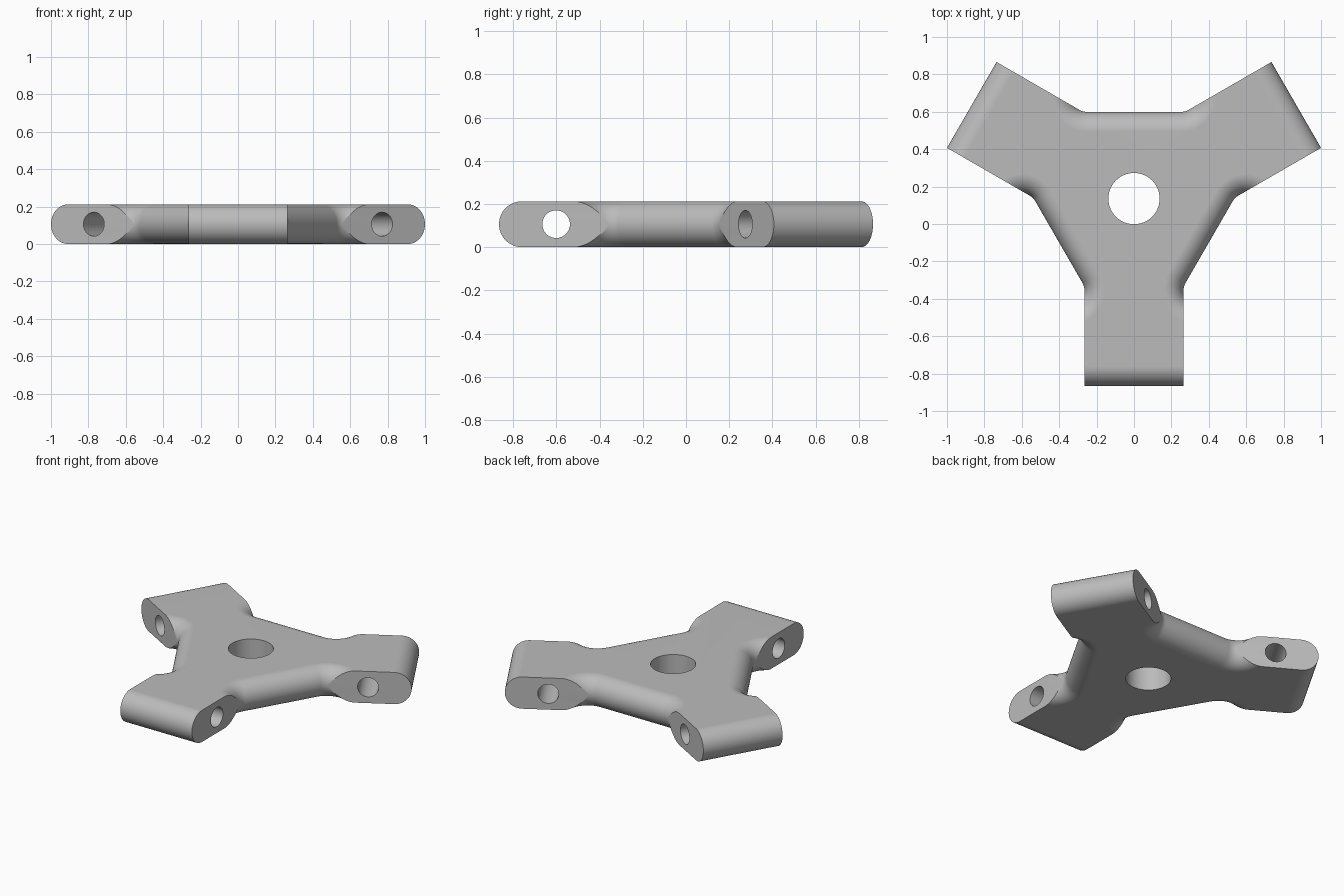
import bpy
import bmesh
from math import sin, cos, tan, pi, acos, radians
from mathutils import Vector, Matrix

if "Cube" in bpy.data.objects:
    bpy.data.objects.remove(bpy.data.objects["Cube"], do_unlink=True)

REACH = 1.0017      # hub centre to arm tip
HALF_W = 0.265      # half arm width
R = 0.106           # half thickness, radius of the rounded edges
WEB = 0.464         # hub centre to the web edge
FILLET = 0.08       # plan fillet between web and arm
CENTRE = Vector((0, 0.1357, 0))
ARC, LAYERS = 10, 24

along = Vector((cos(pi / 6), sin(pi / 6)))
across = Vector((-along.y, along.x))
corner = along * ((WEB - HALF_W * cos(pi / 6)) / sin(pi / 6)) + across * HALF_W
fillet_centre = Vector((corner.x - FILLET * tan(radians(15)), WEB + FILLET))


def outline(inset):
    """Plan outline of the spider at a level where round edges pull in by inset."""
    radius = FILLET + inset
    end = -pi / 3 + acos(FILLET / radius)
    half = []
    for i in range(ARC + 1):
        a = -pi / 2 + (end + pi / 2) * i / ARC
        half.append(fillet_centre + radius * Vector((cos(a), sin(a))))
    half.append(along * (REACH - inset) + across * HALF_W)
    sector = half[::-1] + [Vector((-p.x, p.y)) for p in half]
    return [Matrix.Rotation(k * 2 * pi / 3, 2) @ p for k in range(3) for p in sector]


def cylinder_cutter(name, radius, depth, matrix):
    bpy.ops.mesh.primitive_cylinder_add(vertices=48, radius=radius, depth=depth)
    ob = bpy.context.object
    ob.name = name
    ob.matrix_world = matrix
    ob.hide_render = True
    return ob


# three-armed body, stacked level by level
bm = bmesh.new()
rings = []
for j in range(LAYERS + 1):
    a = -pi / 2 + pi * j / LAYERS
    level = outline(R * (1 - cos(a)))
    rings.append([bm.verts.new((p.x, p.y + CENTRE.y, R + R * sin(a))) for p in level])
for low, high in zip(rings, rings[1:]):
    for i in range(len(low)):
        k = (i + 1) % len(low)
        bm.faces.new((low[i], low[k], high[k], high[i]))
bm.faces.new(rings[0][::-1])
bm.faces.new(rings[-1])
bmesh.ops.recalc_face_normals(bm, faces=bm.faces)
mesh = bpy.data.meshes.new("three_arm_body")
bm.to_mesh(mesh)
bm.free()
body = bpy.data.objects.new("three_arm_body", mesh)
bpy.context.collection.objects.link(body)

# hub bore and the pin hole across each arm
mid = CENTRE + Vector((0, 0, R))
cutters = [cylinder_cutter("hub_bore_cutter", 0.137, 1, Matrix.Translation(mid))]
for k in range(3):
    turn = Matrix.Rotation(k * 2 * pi / 3, 4, "Z")
    place = Matrix.Translation((0, -0.737, 0)) @ Matrix.Rotation(pi / 2, 4, "Y")
    cutters.append(cylinder_cutter("pin_hole_cutter", 0.064, 0.7,
                                   Matrix.Translation(mid) @ turn @ place))
bpy.context.view_layer.update()

bpy.ops.object.select_all(action="DESELECT")
body.select_set(True)
bpy.context.view_layer.objects.active = body
for cutter in cutters:
    mod = body.modifiers.new("hole", "BOOLEAN")
    mod.operation = "DIFFERENCE"
    mod.solver = "EXACT"
    mod.object = cutter
    bpy.ops.object.modifier_apply(modifier=mod.name)
for cutter in cutters:
    bpy.data.objects.remove(cutter, do_unlink=True)

# grey finish
grey = bpy.data.materials.new("grey")
grey.use_nodes = True
colour = (0.5, 0.5, 0.5, 1)
grey.diffuse_color = colour
grey.node_tree.nodes["Principled BSDF"].inputs["Base Color"].default_value = colour
body.data.materials.clear()
body.data.materials.append(grey)

# smooth rounds, crisp edges, flat faces kept flat
bpy.ops.object.shade_smooth_by_angle(angle=radians(30))
weighted = body.modifiers.new("flat_face_normals", "WEIGHTED_NORMAL")
weighted.keep_sharp = True
